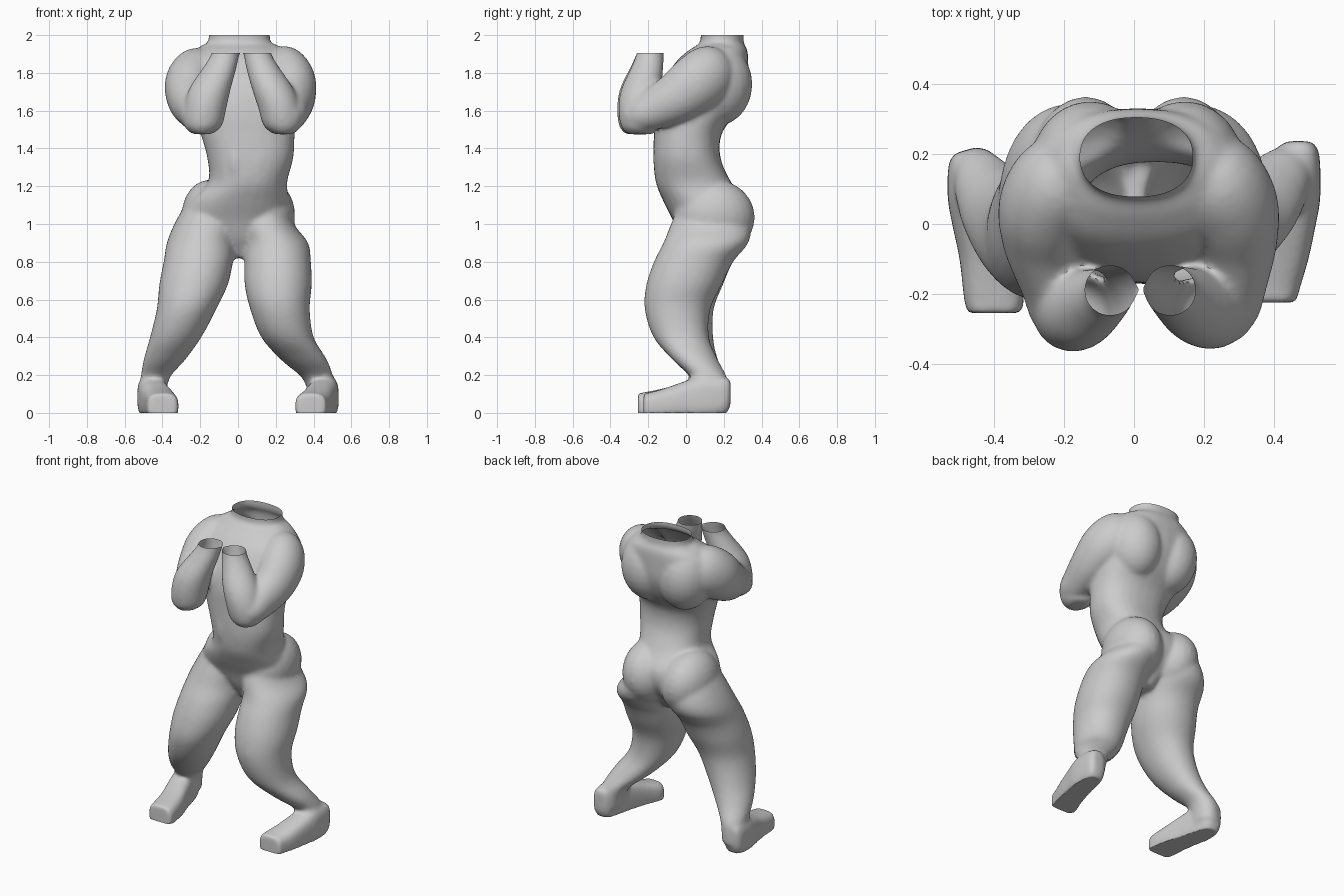
import bpy, bmesh, math
from mathutils import Vector, Matrix

bm = bmesh.new()
N = 28


def smooth_path(rows, steps=4):
    """Catmull-Rom interpolation of rows of numbers."""
    rows = [Vector(r) for r in rows]
    out = []
    for i in range(len(rows) - 1):
        a, b = rows[max(i - 1, 0)], rows[i]
        c, d = rows[i + 1], rows[min(i + 2, len(rows) - 1)]
        for s in range(steps):
            t = s / steps
            out.append(0.5 * (2 * b + (c - a) * t + (2 * a - 5 * b + 4 * c - d) * t * t
                              + (3 * b - a - 3 * c + d) * t ** 3))
    return out + [rows[-1]]


def loft(rows, plane="z", power=2.0):
    """Closed tube through rows (x, y, z, r1, r2); plane: z, y or path."""
    rows = smooth_path(rows)
    rings = []
    for i, r in enumerate(rows):
        c = Vector(r[:3])
        u, v = Vector((1, 0, 0)), Vector((0, 1, 0))
        if plane == "y":
            v = Vector((0, 0, 1))
        elif plane == "path":
            t = Vector(rows[min(i + 1, len(rows) - 1)][:3]) - Vector(rows[max(i - 1, 0)][:3])
            u = t.cross(Vector((0, 0, 1))).normalized()
            v = u.cross(t).normalized()
        ring = []
        for k in range(N):
            a = 2 * math.pi * k / N
            ca, sa = math.cos(a), math.sin(a)
            p = c + u * r[3] * math.copysign(abs(ca) ** (2 / power), ca) \
                  + v * r[4] * math.copysign(abs(sa) ** (2 / power), sa)
            ring.append(bm.verts.new(p))
        rings.append(ring)
    for a, b in zip(rings, rings[1:]):
        for k in range(N):
            bm.faces.new((a[k], a[(k + 1) % N], b[(k + 1) % N], b[k]))
    bm.faces.new(rings[0])
    bm.faces.new(rings[-1])


def bulge(center, radii, tilt=0.0):
    m = Matrix.Translation(center) @ Matrix.Rotation(tilt, 4, 'Y') @ Matrix.Diagonal((*radii, 1))
    bmesh.ops.create_uvsphere(bm, u_segments=24, v_segments=14, radius=1, matrix=m)


# torso from crotch to neck
loft([(.02, .10, .82, .04, .07), (.01, .11, .92, .13, .14), (-.015, .12, 1.02, .27, .19),
      (.005, .095, 1.12, .265, .215), (.05, .04, 1.22, .21, .20), (.065, .005, 1.35, .228, .178),
      (.05, .01, 1.48, .25, .18), (.03, .055, 1.6, .275, .22), (.015, .095, 1.72, .30, .23),
      (.01, .135, 1.85, .30, .195), (.01, .17, 1.92, .235, .155), (.007, .19, 1.965, .165, .115),
      (.007, .19, 2.06, .17, .118)], power=2.3)

# buttocks, back and chest muscles
for s in (-1, 1):
    bulge((s * .14 + .002, .15, 1.035), (.16, .215, .20), s * .12)
    bulge((s * .135 + .01, .165, 1.74), (.17, .187, .22), s * .1)
    bulge((s * .13 + .015, -.04, 1.66), (.13, .11, .10))
    bulge((s * .06 + .045, -.02, 1.34), (.065, .155, .20))

# legs
loft([(-.15, .13, 1.14, .11, .15), (-.17, .13, 1.0, .167, .21), (-.195, .105, .9, .182, .225),
      (-.21, .04, .8, .184, .21), (-.235, -.005, .68, .182, .202), (-.272, -.035, .55, .158, .182),
      (-.33, -.01, .4, .136, .154), (-.39, .05, .28, .11, .12), (-.44, .12, .18, .076, .094),
      (-.45, .13, .06, .07, .09)], power=2.1)
loft([(.14, .13, 1.14, .11, .15), (.15, .13, 1.0, .147, .21), (.20, .105, .9, .172, .225),
      (.21, .04, .8, .176, .21), (.213, -.01, .68, .178, .20), (.222, -.045, .55, .158, .174),
      (.262, -.025, .4, .139, .147), (.35, .05, .28, .122, .12), (.425, .125, .18, .082, .094),
      (.45, .135, .06, .07, .09)], power=2.1)

# feet: heel to toes
for s, dy, toe in ((-1, -.015, .40), (1, .015, .388)):
    loft([(s * .47, .222 + dy, .11, .035, .06), (s * .467, .19 + dy, .09, .062, .10),
          (s * .457, .08, .08, .076, .115), (s * .44, 0, .07, .08, .10),
          (s * .415, -.1, .05, .084, .085), (s * toe, -.2 + dy, .035, .086, .075),
          (s * toe, -.24 + dy, .035, .076, .07)], "y", 3)

# upper arms and forearms
loft([(-.16, .18, 1.80, .10, .11), (-.205, .13, 1.785, .135, .155), (-.25, .05, 1.735, .138, .155),
      (-.255, -.05, 1.665, .12, .135), (-.225, -.17, 1.605, .10, .112),
      (-.205, -.26, 1.57, .09, .09), (-.20, -.325, 1.555, .055, .06)], "path")
loft([(.18, .18, 1.81, .10, .11), (.23, .13, 1.795, .135, .155), (.275, .05, 1.74, .138, .155),
      (.29, -.05, 1.67, .12, .135), (.28, -.17, 1.61, .10, .112),
      (.265, -.255, 1.575, .09, .09), (.26, -.32, 1.56, .055, .06)], "path")
loft([(-.19, -.25, 1.475, .05, .07), (-.185, -.255, 1.52, .10, .10), (-.172, -.25, 1.62, .112, .115),
      (-.147, -.24, 1.72, .11, .108), (-.095, -.21, 1.83, .088, .085),
      (-.068, -.19, 1.9, .074, .073), (-.06, -.18, 1.97, .072, .072)])
loft([(.24, -.24, 1.475, .05, .07), (.235, -.245, 1.52, .10, .10), (.217, -.245, 1.62, .112, .113),
      (.182, -.235, 1.72, .11, .106), (.13, -.205, 1.83, .088, .085),
      (.104, -.19, 1.9, .074, .073), (.096, -.18, 1.97, .072, .072)])

# fuse all parts into one skin
bmesh.ops.recalc_face_normals(bm, faces=bm.faces)
mesh = bpy.data.meshes.new("body")
bm.to_mesh(mesh)
body = bpy.data.objects.new("body", mesh)
bpy.context.collection.objects.link(body)
mod = body.modifiers.new("fuse", 'REMESH')
mod.mode = 'VOXEL'
mod.voxel_size = .011
mod = body.modifiers.new("soften", 'SMOOTH')
mod.factor = .5
mod.iterations = 14
fused = bpy.data.meshes.new_from_object(body.evaluated_get(bpy.context.evaluated_depsgraph_get()))
body.modifiers.clear()
body.data = fused

# open the neck and wrists, flatten the soles
bm.clear()
bm.from_mesh(fused)


def cut(z, test):
    faces = [f for f in bm.faces if test(f.calc_center_median())]
    geom = set(faces) | {e for f in faces for e in f.edges} | {v for f in faces for v in f.verts}
    bmesh.ops.bisect_plane(bm, geom=list(geom), plane_co=(0, 0, z), plane_no=(0, 0, 1), clear_outer=True)


cut(2.0, lambda c: c.z > 1.95)
cut(1.905, lambda c: c.y < -.07 and c.z > 1.85)
for v in bm.verts:
    v.co.z = max(v.co.z, 0)
for f in bm.faces:
    f.smooth = True
bm.to_mesh(fused)
bm.free()
bpy.context.view_layer.objects.active = body
body.select_set(True)
bpy.ops.object.shade_smooth_by_angle(angle=math.radians(50))
